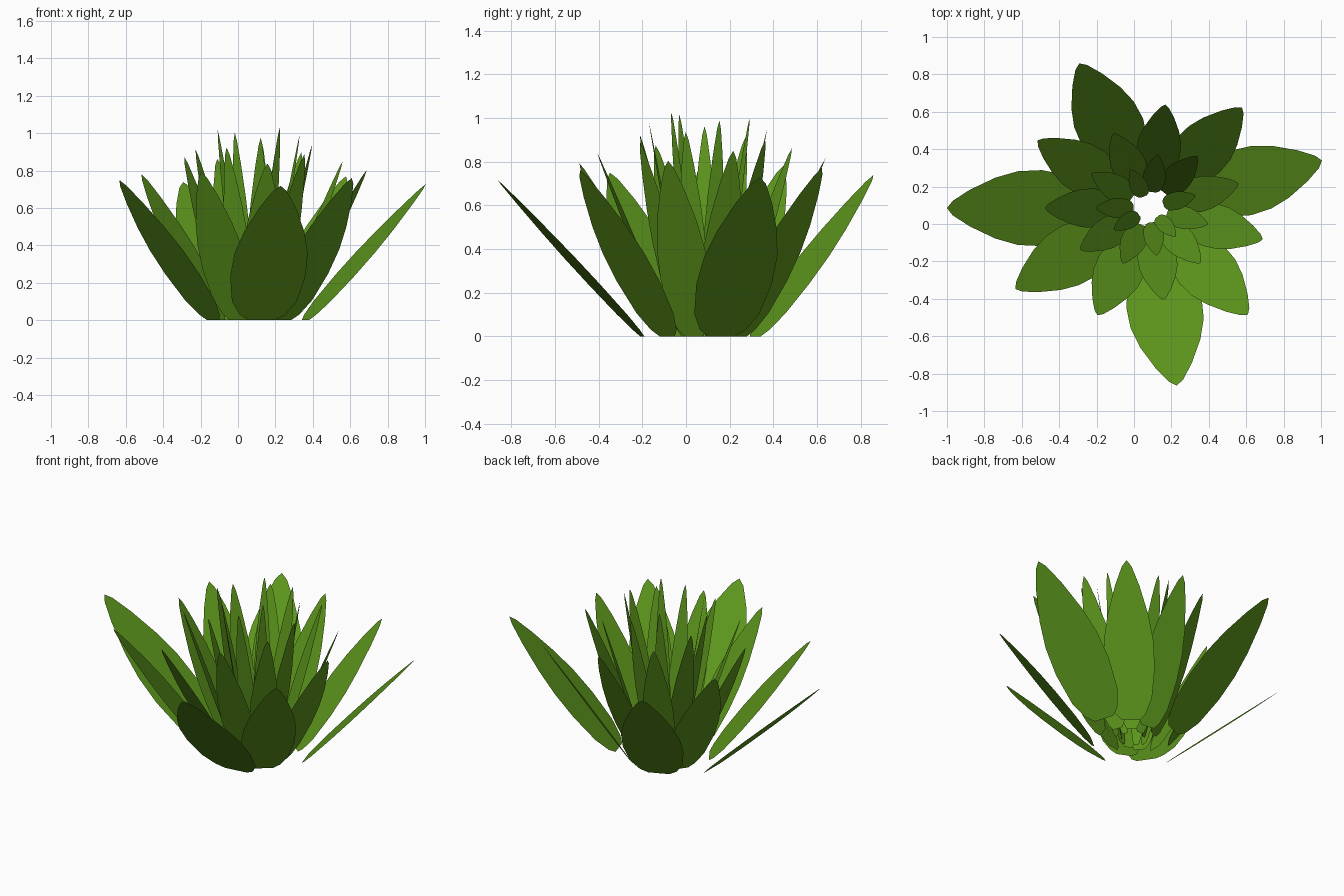
import bpy, math

if "Cube" in bpy.data.objects:
    bpy.data.objects.remove(bpy.data.objects["Cube"])

# Flat green leaf material
green = bpy.data.materials.new("leaf_green")
green.diffuse_color = (0.11, 0.31, 0.012, 1)
green.use_nodes = True
green.node_tree.nodes["Principled BSDF"].inputs["Base Color"].default_value = green.diffuse_color

# Leaf outline: position along the leaf, half width
PROFILE = [(0, .35), (.04, .60), (.14, .86), (.33, 1.0), (.50, .97),
           (.66, .80), (.84, .48), (.96, .19)]
CX, CY = 0.083, 0.085      # rosette centre
Y_SQUASH = 0.94            # rosette is slightly narrower front to back
STEP = math.radians(360 * 3 / 11)
COUNT = 28


def make_leaf(i):
    """Flat tilted blade; inner leaves are narrower, steeper and taller."""
    s = math.exp(-0.06 * i)
    tip_r, base_r, half = 1.083 * s, 0.325 * s, 0.216 * s
    height = 0.708 + 0.010 * i + 0.00007 * i * i
    a = math.pi + i * STEP
    ca, sa = math.cos(a), math.sin(a)
    outline = ([(t, w) for t, w in PROFILE] + [(1, 0)]
               + [(t, -w) for t, w in reversed(PROFILE)])
    verts = []
    for t, w in outline:
        r = base_r + (tip_r - base_r) * t
        side = w * half
        verts.append((CX + r * ca - side * sa,
                      CY + (r * sa + side * ca) * Y_SQUASH,
                      height * t))
    mesh = bpy.data.meshes.new(f"leaf_{i:02d}")
    mesh.from_pydata(verts, [], [list(range(len(verts)))])
    mesh.materials.append(green)
    obj = bpy.data.objects.new(f"leaf_{i:02d}", mesh)
    bpy.context.collection.objects.link(obj)


# Spiral rosette from the outermost leaf inwards
for i in range(COUNT):
    make_leaf(i)
